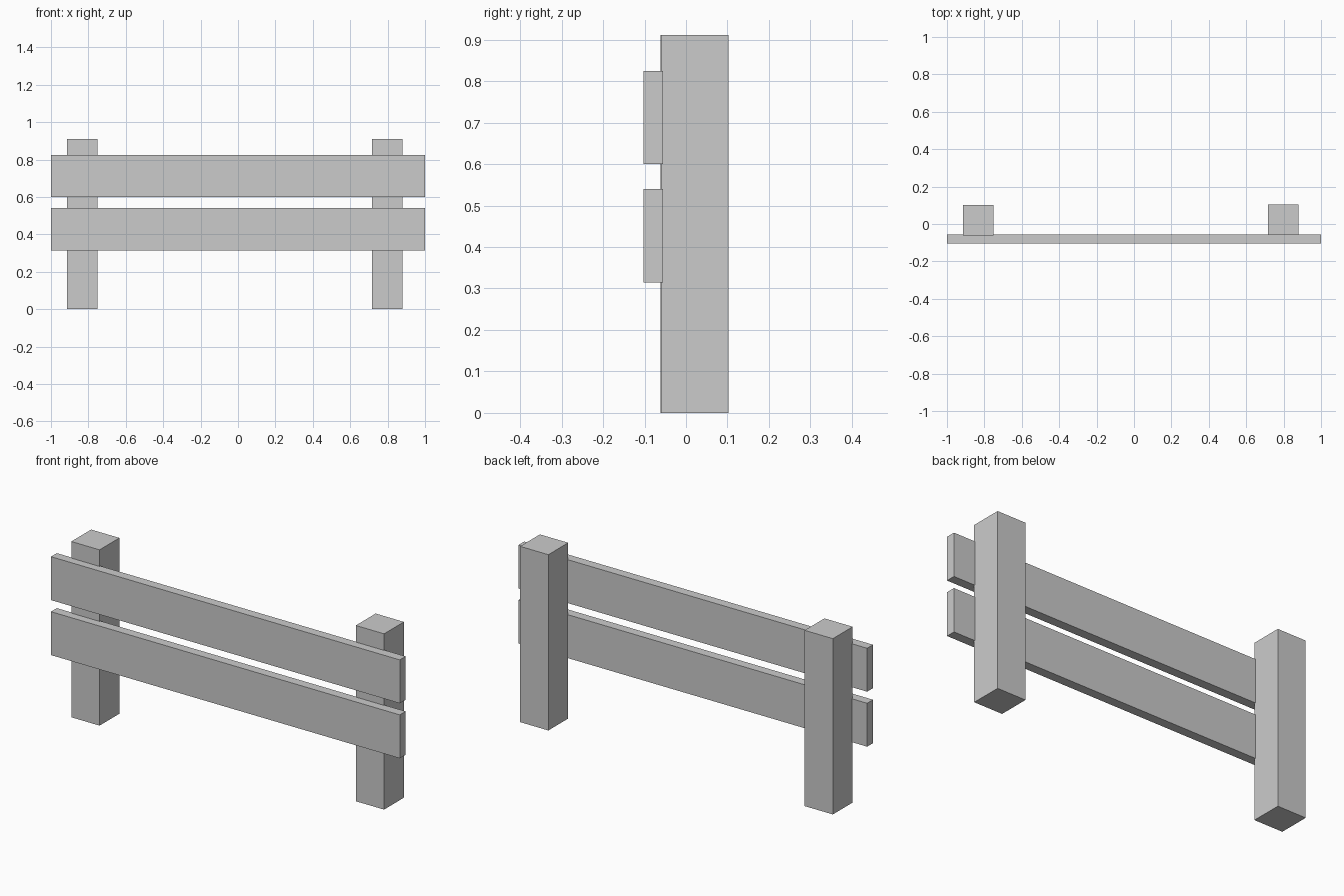
import bpy

if "Cube" in bpy.data.objects:
    bpy.data.objects.remove(bpy.data.objects["Cube"])


def box(name, x, y, z):
    """Add a box spanning the given (min, max) ranges."""
    spans = (x, y, z)
    bpy.ops.mesh.primitive_cube_add(size=1, location=[(a + b) / 2 for a, b in spans])
    obj = bpy.context.object
    obj.name = name
    obj.scale = [b - a for a, b in spans]
    bpy.ops.object.transform_apply(location=False, rotation=False, scale=True)
    return obj


# Square upright posts
POST = 0.162
for name, x, y in (("left_post", -0.913, -0.061), ("right_post", 0.717, -0.059)):
    box(name, (x, x + POST), (y, y + POST), (0, 0.911))

# Horizontal planks, set slightly into the front of the posts
for name, z in (("lower_rail", 0.315), ("upper_rail", 0.600)):
    box(name, (-1, 1), (-0.103, -0.055), (z, z + 0.225))
